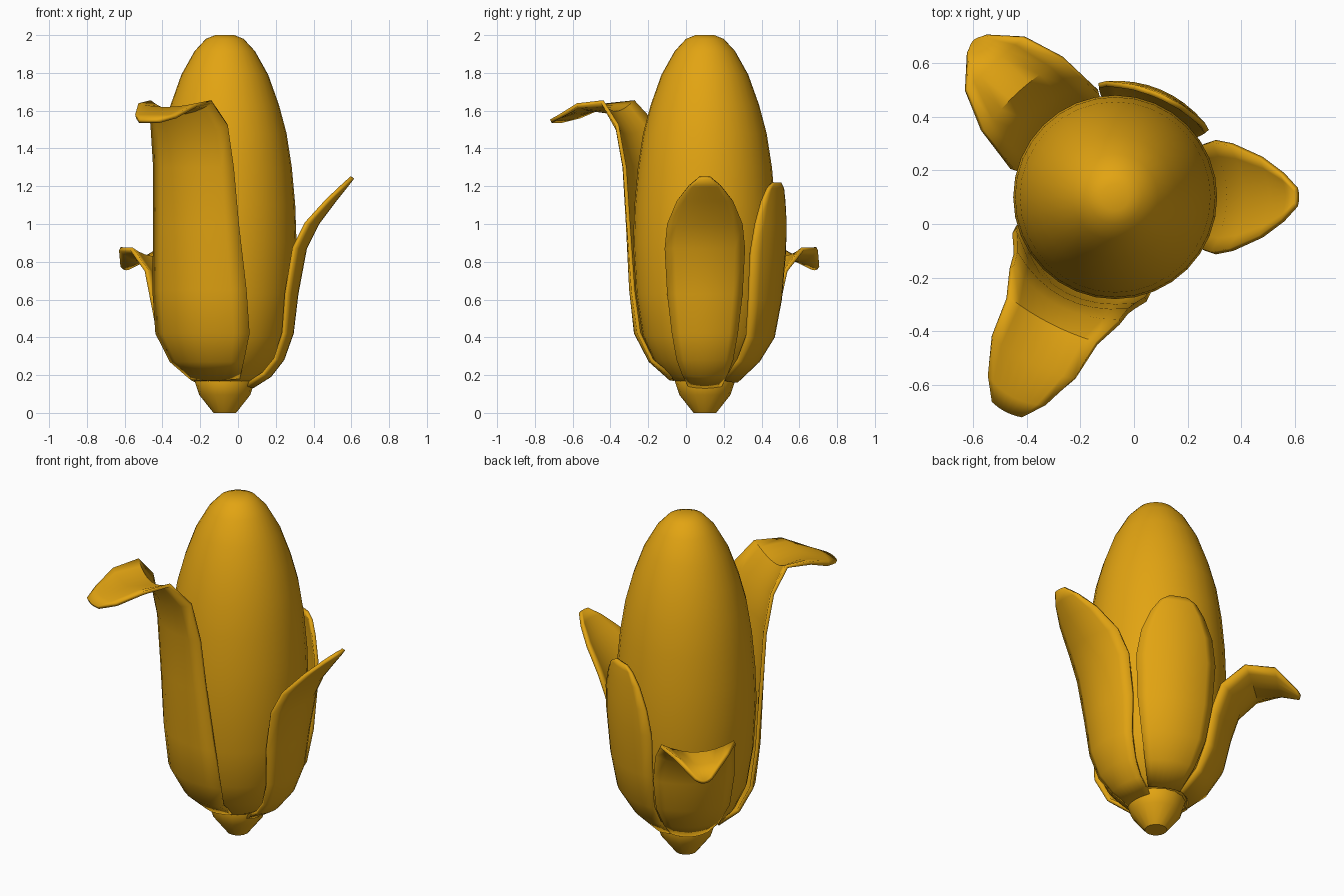
import bpy, bmesh, math
from mathutils import Vector

AXIS = Vector((-0.07, 0.10, 0.0))

gold = bpy.data.materials.new("golden_yellow")
gold.diffuse_color = (0.76, 0.37, 0.006, 1)


def finish(bm, name, angle):
    me = bpy.data.meshes.new(name)
    bm.to_mesh(me)
    bm.free()
    ob = bpy.data.objects.new(name, me)
    bpy.context.collection.objects.link(ob)
    me.materials.append(gold)
    bpy.ops.object.select_all(action='DESELECT')
    ob.select_set(True)
    bpy.context.view_layer.objects.active = ob
    bpy.ops.object.shade_smooth_by_angle(angle=math.radians(angle))
    return ob


def lathe(name, profile, sides=32):
    """Capped solid of revolution around the cob axis; profile = (radius, z)."""
    bm = bmesh.new()
    rings = [[bm.verts.new(AXIS + Vector((r * math.cos(2 * math.pi * i / sides),
                                          r * math.sin(2 * math.pi * i / sides), z)))
              for i in range(sides)] for r, z in profile]
    for a, b in zip(rings, rings[1:]):
        for i in range(sides):
            j = (i + 1) % sides
            bm.faces.new((a[i], a[j], b[j], b[i]))
    bm.faces.new(rings[0][::-1])
    bm.faces.new(rings[-1])
    return finish(bm, name, 40)


def leaf(name, degrees, rows, cols=8, thickness=0.02):
    """Husk leaf; rows = (outer radius, z, half width, edge sag inwards, edge lift)."""
    out = Vector((math.cos(math.radians(degrees)), math.sin(math.radians(degrees)), 0))
    side = Vector((-out.y, out.x, 0))
    bm = bmesh.new()
    grid = []
    for r, z, w, sag, lift in rows:
        line = []
        for c in range(cols + 1):
            t = 2 * c / cols - 1
            line.append(bm.verts.new(AXIS + out * (r - sag * t * t) + side * (w * t)
                                     + Vector((0, 0, z + lift * t * t))))
        grid.append(line)
    for a, b in zip(grid, grid[1:]):
        for c in range(cols):
            bm.faces.new((a[c], a[c + 1], b[c + 1], b[c]))
    ob = finish(bm, name, 40)
    mod = ob.modifiers.new("thickness", 'SOLIDIFY')
    mod.thickness = thickness
    mod.offset = -1
    return ob


# Cob and stem
lathe("cob", [(0.13, 0.15), (0.19, 0.19), (0.27, 0.28), (0.33, 0.41), (0.365, 0.63),
              (0.38, 0.9), (0.373, 1.1), (0.355, 1.3), (0.327, 1.48), (0.287, 1.63),
              (0.23, 1.79), (0.16, 1.915), (0.10, 1.98), (0.05, 2.0)])
lathe("stem", [(0.06, 0.0), (0.135, 0.095), (0.16, 0.17), (0.15, 0.2)], 16)

# Tall front-left leaf with its tip folded outwards
leaf("front_leaf", 243, [
    (0.19, 0.17, 0.15, 0.07, 0.01), (0.30, 0.27, 0.22, 0.09, 0),
    (0.38, 0.42, 0.28, 0.12, 0), (0.405, 0.65, 0.28, 0.11, 0),
    (0.42, 1.0, 0.255, 0.085, 0), (0.44, 1.3, 0.24, 0.075, 0),
    (0.475, 1.47, 0.23, 0.06, 0.05), (0.54, 1.58, 0.19, 0.02, 0.06),
    (0.69, 1.60, 0.175, 0.02, 0.02), (0.83, 1.56, 0.12, 0.03, 0),
    (0.89, 1.535, 0.06, 0.01, 0)])

# Right leaf flaring outwards
leaf("right_leaf", 0, [
    (0.15, 0.13, 0.09, 0.03, 0.01), (0.245, 0.19, 0.12, 0.035, 0.01),
    (0.315, 0.28, 0.15, 0.04, 0), (0.365, 0.42, 0.175, 0.045, 0),
    (0.39, 0.63, 0.20, 0.055, 0), (0.435, 0.87, 0.213, 0.06, 0),
    (0.50, 1.0, 0.20, 0.06, 0), (0.59, 1.12, 0.15, 0.04, 0),
    (0.65, 1.195, 0.09, 0.02, 0), (0.685, 1.24, 0.035, 0.005, 0)])

# Rear leaf lying against the cob
leaf("back_leaf", 67, [
    (0.18, 0.16, 0.09, 0.03, 0.01), (0.29, 0.27, 0.14, 0.035, 0),
    (0.37, 0.4, 0.18, 0.045, 0), (0.41, 0.6, 0.21, 0.06, 0),
    (0.432, 0.85, 0.223, 0.065, 0), (0.435, 1.0, 0.20, 0.05, 0),
    (0.43, 1.12, 0.15, 0.03, 0), (0.425, 1.19, 0.10, 0.012, 0),
    (0.42, 1.22, 0.05, 0.002, 0)])

# Short rear-left leaf with its tip curled down
leaf("back_left_leaf", 132, [
    (0.18, 0.16, 0.10, 0.03, 0.01), (0.29, 0.27, 0.15, 0.04, 0),
    (0.37, 0.4, 0.20, 0.06, 0), (0.41, 0.58, 0.22, 0.07, 0),
    (0.455, 0.72, 0.215, 0.06, 0.03), (0.54, 0.81, 0.205, 0.02, 0.05),
    (0.67, 0.80, 0.15, 0.0, 0.06), (0.78, 0.755, 0.05, 0.01, 0.02)])
